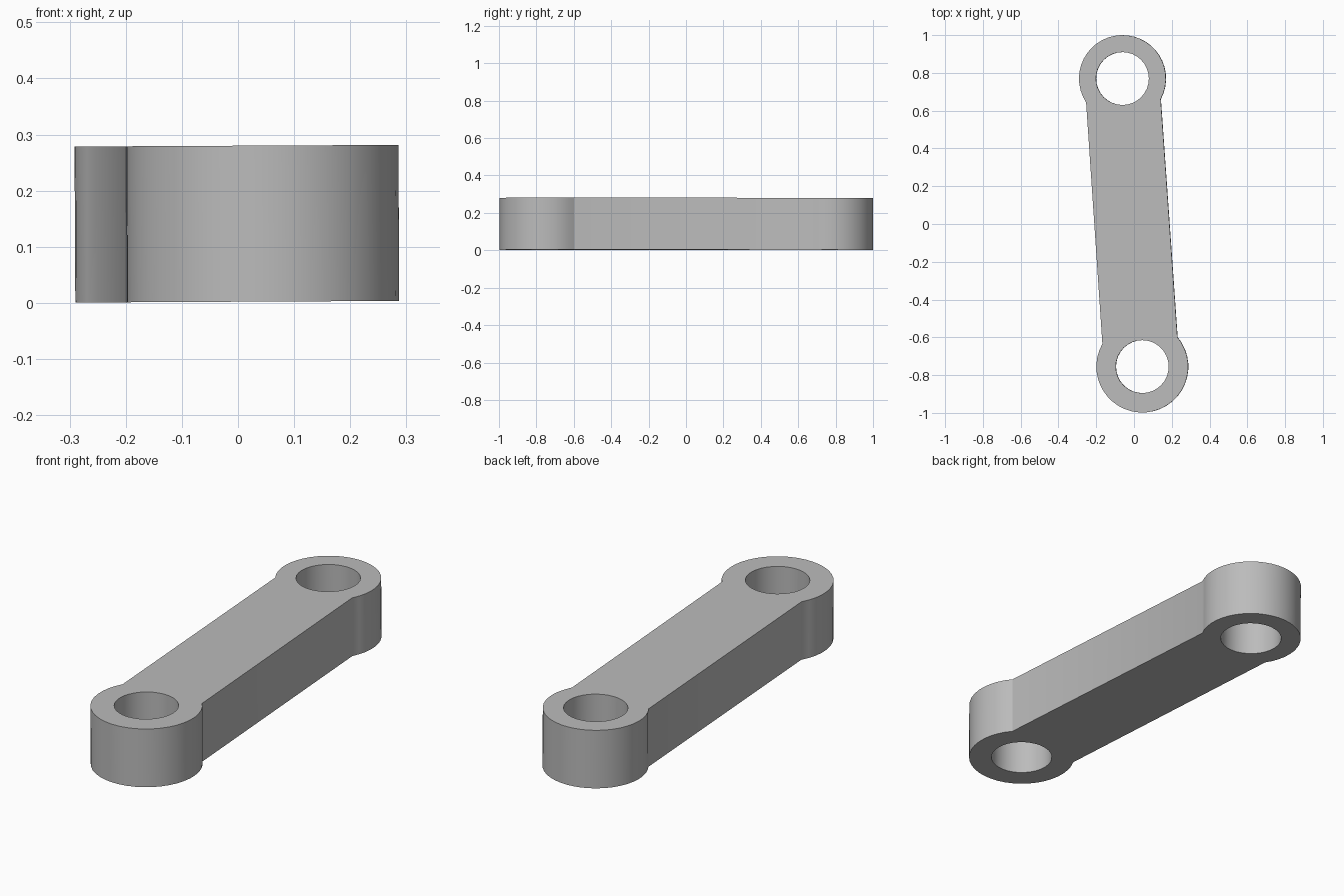
import bpy
import bmesh
from math import atan2, cos, sin, pi, tau
from mathutils import Vector

cube = bpy.data.objects.get("Cube")
if cube:
    bpy.data.objects.remove(cube, do_unlink=True)

THICKNESS = 0.278
HOLE_RADIUS = 0.14
BACK_EYE, BACK_RADIUS = Vector((-0.06, 0.77)), 0.23
FRONT_EYE, FRONT_RADIUS = Vector((0.045, -0.755)), 0.243


def arc(center, radius, start, end, segments):
    """Points from start to end angle, both included."""
    return [center + radius * Vector((cos(a), sin(a)))
            for a in (start + (end - start) * i / segments for i in range(segments + 1))]


def eye_arc(center, radius, first, last):
    """Counter-clockwise arc between the points where the arm meets the eye."""
    start = atan2(first[1] - center.y, first[0] - center.x)
    end = atan2(last[1] - center.y, last[0] - center.x)
    return arc(center, radius, start, start + (end - start) % tau, 28)


def add_loop(bm, points):
    verts = [bm.verts.new((p.x, p.y, 0)) for p in points]
    return [bm.edges.new((v, verts[(i + 1) % len(verts)])) for i, v in enumerate(verts)]


# Outline: rounded eyes joined by the straight edges of the arm
outline = eye_arc(BACK_EYE, BACK_RADIUS, (0.145, 0.66), (-0.25, 0.645))
outline += eye_arc(FRONT_EYE, FRONT_RADIUS, (-0.165, -0.635), (0.23, -0.60))

bm = bmesh.new()
edges = add_loop(bm, outline)
# Pin holes
for center in (BACK_EYE, FRONT_EYE):
    edges += add_loop(bm, arc(center, HOLE_RADIUS, 0, tau, 32)[:-1])
bmesh.ops.triangle_fill(bm, edges=edges, use_beauty=True, use_dissolve=False)

# Thickness
result = bmesh.ops.extrude_face_region(bm, geom=bm.faces[:])
top = [g for g in result["geom"] if isinstance(g, bmesh.types.BMVert)]
bmesh.ops.translate(bm, vec=(0, 0, THICKNESS), verts=top)
bmesh.ops.recalc_face_normals(bm, faces=bm.faces[:])

mesh = bpy.data.meshes.new("link_arm")
bm.to_mesh(mesh)
bm.free()
link = bpy.data.objects.new("link_arm", mesh)
bpy.context.collection.objects.link(link)

# The arm lies with a very slight sideways tilt
link.location.z = 0.002
link.rotation_euler.y = -0.005

# Plain grey metal
grey = bpy.data.materials.new("plain_grey")
grey.use_nodes = True
color = (0.5, 0.5, 0.5, 1)
grey.diffuse_color = color
grey.node_tree.nodes["Principled BSDF"].inputs["Base Color"].default_value = color
mesh.materials.append(grey)

bpy.ops.object.select_all(action="DESELECT")
link.select_set(True)
bpy.context.view_layer.objects.active = link
bpy.ops.object.shade_smooth_by_angle(angle=pi / 6)
